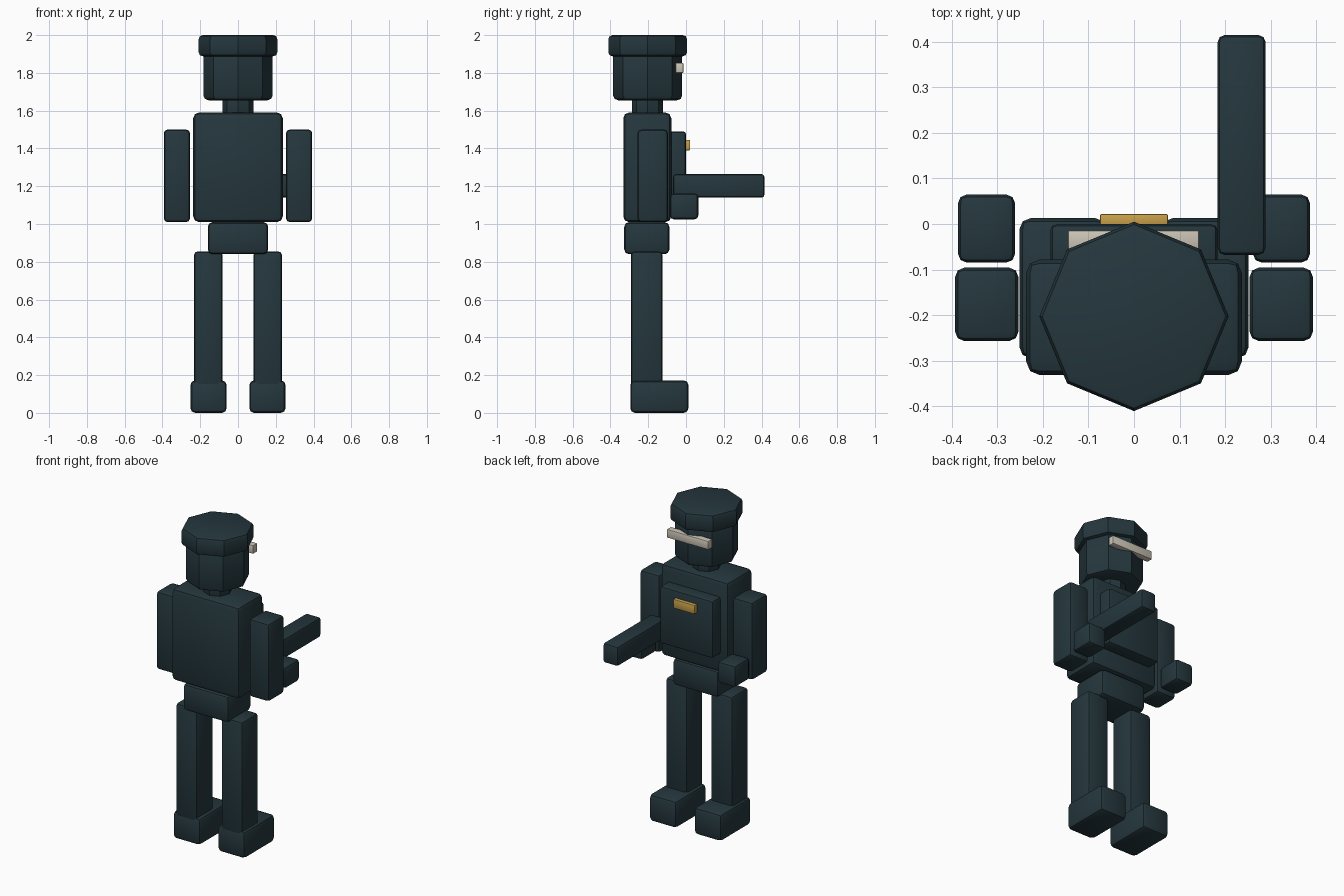
import bpy, math

if "Cube" in bpy.data.objects:
    bpy.data.objects.remove(bpy.data.objects["Cube"])


def material(name, colour):
    m = bpy.data.materials.new(name)
    m.diffuse_color = (*colour, 1)
    m.use_nodes = True
    m.node_tree.nodes["Principled BSDF"].inputs["Base Color"].default_value = m.diffuse_color
    return m


DARK = material("dark_teal", (0.018, 0.038, 0.047))
CREAM = material("cream", (0.62, 0.57, 0.48))
GOLD = material("gold", (0.58, 0.35, 0.07))


def finish(obj, name, mat, bevel):
    """Name, colour, round the right-angled edges and smooth the rounding."""
    obj.name = name
    obj.data.materials.append(mat)
    bpy.ops.object.transform_apply(location=False, rotation=True, scale=True)
    mod = obj.modifiers.new("rounded_edges", 'BEVEL')
    mod.width = bevel
    mod.segments = 2
    mod.limit_method = 'ANGLE'
    mod.angle_limit = math.radians(60)
    bpy.ops.object.modifier_apply(modifier=mod.name)
    bpy.ops.object.shade_smooth_by_angle(angle=math.radians(40))


def box(name, x, y, z, mat=DARK, bevel=0.025):
    """Rounded box from its extent on each axis."""
    spans = (x, y, z)
    bpy.ops.mesh.primitive_cube_add(size=1, location=[(a + b) / 2 for a, b in spans])
    obj = bpy.context.object
    obj.scale = [b - a for a, b in spans]
    finish(obj, name, mat, bevel)


def octagon(name, radius, z, bevel):
    """Eight-sided column on the head axis, with a corner facing forward."""
    bpy.ops.mesh.primitive_cylinder_add(
        vertices=8, radius=radius, depth=z[1] - z[0],
        location=(0, -0.203, (z[0] + z[1]) / 2))
    finish(bpy.context.object, name, DARK, bevel)


# Limbs, both sides
for side, s in (("left", -1), ("right", 1)):
    def span(a, b):
        return tuple(sorted((s * a, s * b)))
    box(side + "_foot", span(0.06, 0.252), (-0.295, 0.013), (0, 0.172))
    box(side + "_leg", span(0.082, 0.233), (-0.292, -0.124), (0.10, 0.855), bevel=0.02)
    box(side + "_arm", span(0.254, 0.393), (-0.257, -0.096), (1.01, 1.5), bevel=0.02)
    box(side + "_hand", span(0.261, 0.387), (-0.085, 0.065), (1.025, 1.162), bevel=0.02)

# Body
box("pelvis", (-0.16, 0.16), (-0.327, -0.088), (0.84, 1.01))
box("torso", (-0.237, 0.237), (-0.332, -0.078), (1.01, 1.59), bevel=0.03)
box("chest_plate", (-0.184, 0.184), (-0.12, 0), (1.13, 1.49), bevel=0.015)
box("badge", (-0.075, 0.075), (-0.005, 0.022), (1.39, 1.446), GOLD, 0.004)

# Head, cap and visor
octagon("neck", 0.082, (1.57, 1.68), 0.01)
octagon("head", 0.183, (1.655, 1.91), 0.025)
octagon("cap", 0.208, (1.888, 2.0), 0.02)
box("visor", (-0.145, 0.143), (-0.055, -0.014), (1.8, 1.853), CREAM, 0.004)

# Forward-pointing baton on the right
box("baton", (0.184, 0.289), (-0.068, 0.415), (1.14, 1.264), bevel=0.015)
